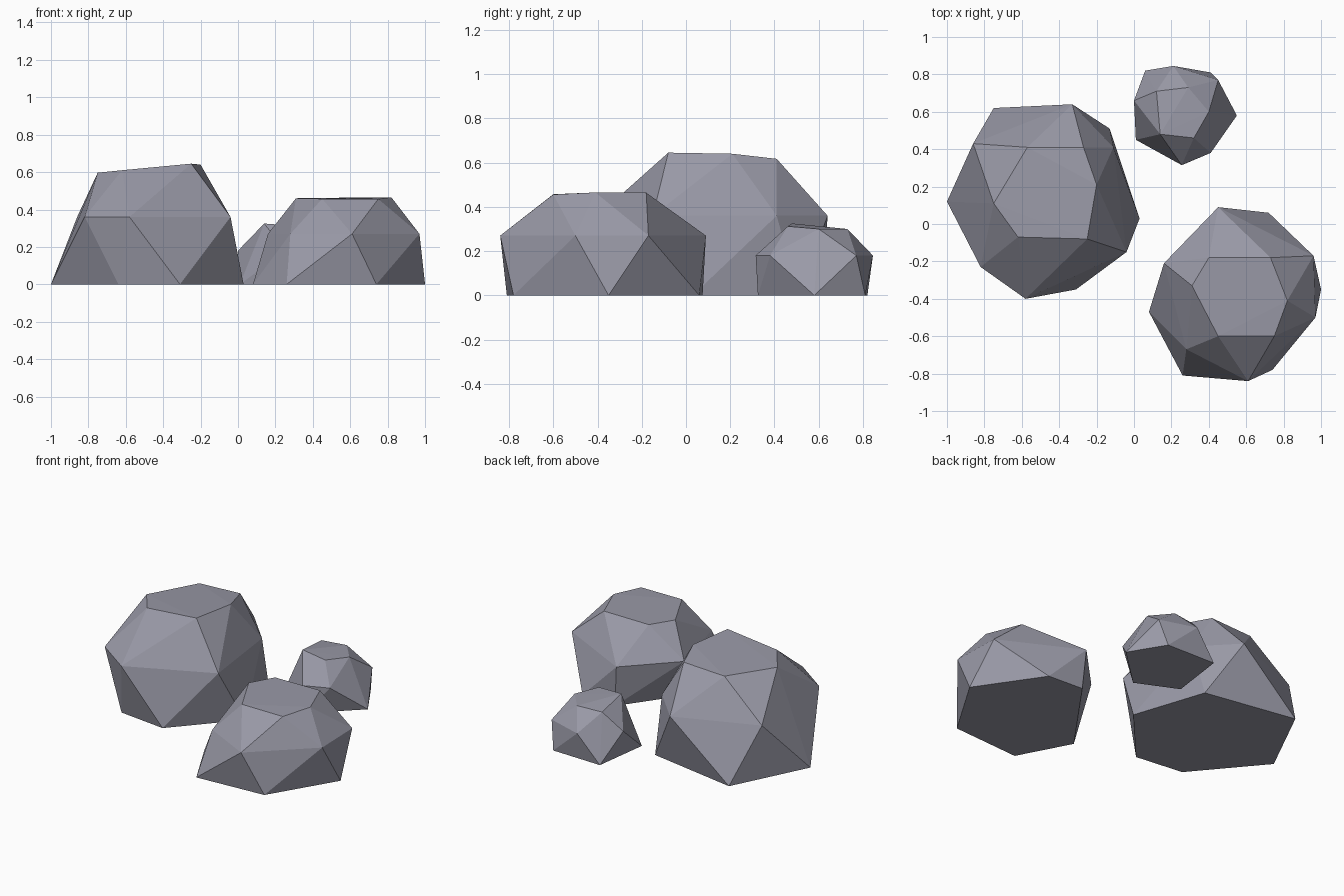
import bpy, bmesh, math

if "Cube" in bpy.data.objects:
    bpy.data.objects.remove(bpy.data.objects["Cube"])

stone = bpy.data.materials.new("blue grey stone")
stone.diffuse_color = (0.32, 0.32, 0.385, 1)
stone.use_nodes = True
stone.node_tree.nodes["Principled BSDF"].inputs["Base Color"].default_value = stone.diffuse_color


def make_rock(name, base, mid_z, mid, crown):
    """Faceted boulder: hull over a ground ring, a belt ring and a crown ring."""
    bm = bmesh.new()
    for x, y in base:
        bm.verts.new((x, y, 0))
    for x, y in mid:
        bm.verts.new((x, y, mid_z))
    for p in crown:
        bm.verts.new(p)
    hull = bmesh.ops.convex_hull(bm, input=bm.verts)
    loose = {v for v in hull["geom_interior"] + hull["geom_unused"]
             if isinstance(v, bmesh.types.BMVert)}
    bmesh.ops.delete(bm, geom=list(loose), context='VERTS')
    # merge coplanar triangles into clean facets
    bmesh.ops.dissolve_limit(bm, angle_limit=math.radians(1.0),
                             verts=bm.verts, edges=bm.edges)
    bmesh.ops.recalc_face_normals(bm, faces=bm.faces)
    mesh = bpy.data.meshes.new(name)
    bm.to_mesh(mesh)
    bm.free()
    mesh.materials.append(stone)
    obj = bpy.data.objects.new(name, mesh)
    bpy.context.collection.objects.link(obj)


# Large boulder on the left
make_rock(
    "large_rock",
    base=[(-1.0, .12), (-.64, -.31), (-.31, -.35), (.03, .03), (-.13, .51), (-.75, .62)],
    mid_z=.36,
    mid=[(-.82, -.23), (-.58, -.40), (-.04, -.15), (-.11, .41), (-.33, .64), (-.86, .43)],
    crown=[(-.75, .11, .597), (-.62, -.07, .61), (-.25, -.08, .645),
           (-.20, .21, .64), (-.27, .41, .617), (-.57, .41, .604)])

# Medium boulder at the front right
make_rock(
    "medium_rock",
    base=[(.08, -.47), (.26, -.81), (.74, -.78), (1.0, -.35), (.72, .06), (.47, .075)],
    mid_z=.27,
    mid=[(.16, -.21), (.28, -.67), (.61, -.84), (.97, -.50), (.96, -.17), (.45, .09)],
    crown=[(.40, -.18, .462), (.73, -.18, .464), (.82, -.41, .465),
           (.75, -.60, .456), (.45, -.60, .457), (.31, -.33, .46)])

# Small stone at the back
make_rock(
    "small_rock",
    base=[(.01, .45), (.28, .325), (.55, .58), (.41, .81), (.06, .82)],
    mid_z=.18,
    mid=[(.0, .66), (.255, .315), (.41, .38), (.45, .77), (.21, .845)],
    crown=[(.14, .48, .325), (.32, .46, .312), (.40, .60, .30),
           (.29, .73, .30), (.12, .71, .295)])
